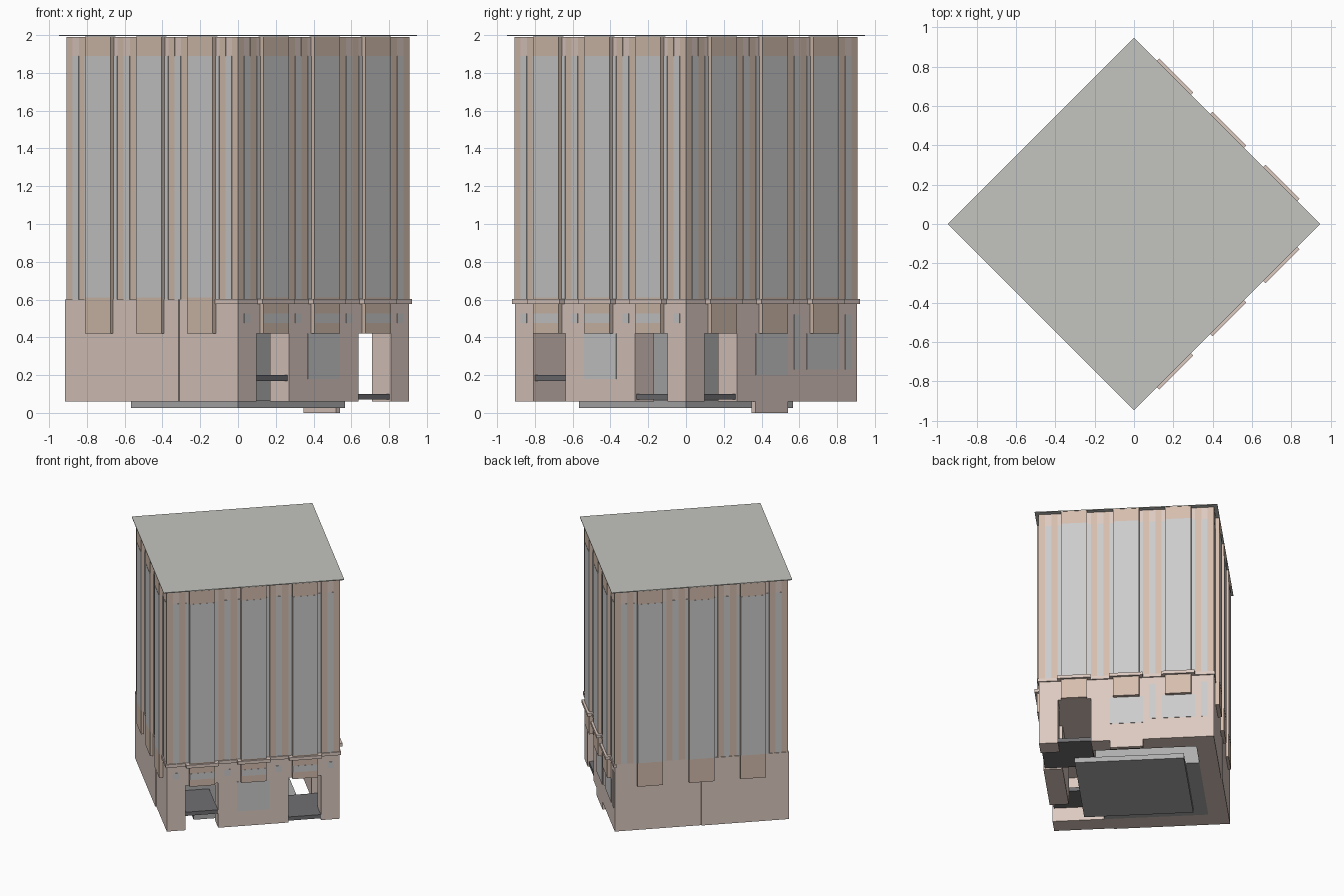
import bpy, bmesh, math
from mathutils import Matrix

if "Cube" in bpy.data.objects:
    bpy.data.objects.remove(bpy.data.objects["Cube"])

H = 0.641            # half width of the square tower
PITCH = 0.382        # spacing of the window bays
BAYS = (-PITCH, 0, PITCH)
SLITS = [PITCH * (i - 1.5) for i in range(4)]
SE, NE, NW, SW = range(4)
parts = {}


def material(name, r, g, b):
    m = bpy.data.materials.new(name)
    m.diffuse_color = (r, g, b, 1)
    m.use_nodes = True
    m.node_tree.nodes["Principled BSDF"].inputs["Base Color"].default_value = m.diffuse_color
    return m


BROWN = material("brick", 0.72, 0.59, 0.53)
TRIM = material("pier_brick", 0.66, 0.51, 0.42)
DARK = material("dark_floor", 0.16, 0.16, 0.17)
ROOF = material("roofing", 0.55, 0.55, 0.52)
INNER = material("lobby_grey", 0.42, 0.42, 0.42)


def box(name, side, u, d, z, mat=None):
    """Box on a facade: u along it, d outward from the wall plane, z up."""
    bm = parts.setdefault(name, (bmesh.new(), mat))[0]
    size = Matrix.Diagonal((u[1] - u[0], d[1] - d[0], z[1] - z[0], 1))
    mid = Matrix.Translation((sum(u) / 2, -H - sum(d) / 2, sum(z) / 2))
    turn = Matrix.Rotation(math.radians(45 + 90 * side), 4, 'Z')
    bmesh.ops.create_cube(bm, size=1, matrix=turn @ mid @ size)


def around(c, w):
    return (c - w / 2, c + w / 2)


# tower core and flat roof
box("tower_body", SE, (-H, H), (-2 * H, 0), (0.42, 1.99), BROWN)
box("roof", SE, (-0.67, 0.67), (-H - 0.67, 0.67 - H), (1.994, 2.0), ROOF)

# upper facades: projecting bays, window strips, piers
for s in range(4):
    for c in BAYS:
        box("bay", s, around(c, 0.19), (-0.01, 0.028), (0.42, 1.993), TRIM)
        box("bay_window", s, around(c, 0.188), (0.02, 0.0295), (0.61, 1.89))
        for e in (-1, 1):
            box("side_window", s, around(c + e * 0.108, 0.027), (-0.01, 0.003), (0.6, 1.89))
    for c in SLITS:
        box("slit_window", s, around(c, 0.047), (-0.01, 0.003), (0.6, 1.89))
        for e in (-1, 1):
            p = c + e * 0.046
            box("pier", s, around(p, 0.045), (-0.01, 0.0015), (0.6, 1.99), TRIM)

# cornice on the two street sides, stepping out around each bay
for s in (SE, NE):
    box("cornice", s, (-H - 0.01, H + 0.01), (-0.01, 0.01), (0.577, 0.602), BROWN)
    for c in BAYS:
        box("cornice", s, around(c, 0.243), (-0.01, 0.045), (0.577, 0.602), BROWN)
box("cornice", SW, (0.476, H + 0.01), (-0.01, 0.01), (0.577, 0.602), BROWN)

# ground floor walls with three open doorways at the street corner
T = -0.14
for u in ((-H, -0.503), (-0.26, 0.26), (0.503, H)):
    box("ground_wall", SE, u, (T, 0), (0.06, 0.42), BROWN)
box("ground_wall", NE, (-0.26, H), (T, 0), (0.06, 0.42), BROWN)
box("ground_wall", NW, (-H, H), (T, 0), (0.06, 0.42), BROWN)
box("ground_wall", SW, (-H, H), (T, 0), (0.06, 0.42), BROWN)
box("party_wall", SW, (-H - 0.006, 0.203), (-0.01, 0.008), (0.06, 0.6), BROWN)
box("party_wall", NW, (0, H + 0.006), (-0.01, 0.007), (0.06, 0.6), BROWN)

# lobby core, landings and bottom slab
box("lobby_core", SE, (-0.51, 0.26), (-1.15, -0.38), (0.06, 0.42), INNER)
box("landing", SE, (-0.503, -0.26), (-0.38, -0.01), (0.17, 0.2), DARK)
box("landing", SE, (0.26, 0.503), (-0.38, -0.01), (0.07, 0.1), DARK)
box("landing", NE, (-0.503, -0.26), (-0.38, -0.01), (0.07, 0.1), DARK)
box("base_slab", SE, (-0.4, 0.4), (-H - 0.4, -H + 0.4), (0.025, 0.065), INNER)
box("basement_wall", NE, around(0, 0.243), (-0.03, 0), (0.0, 0.07), BROWN)

# ground floor glazing
for s in (SE, NE):
    box("shop_window", s, around(0, 0.243), (-0.01, 0.003), (0.18 if s == SE else 0.2, 0.42))
box("shop_window", NE, around(PITCH, 0.243), (-0.01, 0.003), (0.23, 0.42))
for c in SLITS[2:]:
    box("shop_window", NE, around(c, 0.047), (-0.01, 0.003), (0.23, 0.52))
for c in BAYS:
    box("transom_window", SE, around(c, 0.188), (0.02, 0.0295), (0.475, 0.525))
for c in SLITS:
    box("transom_window", SE, around(c, 0.047), (-0.01, 0.003), (0.475, 0.525))

# turn the collected parts into objects
for name, (bm, mat) in parts.items():
    me = bpy.data.meshes.new(name)
    bm.to_mesh(me)
    bm.free()
    ob = bpy.data.objects.new(name, me)
    bpy.context.collection.objects.link(ob)
    if mat:
        me.materials.append(mat)
